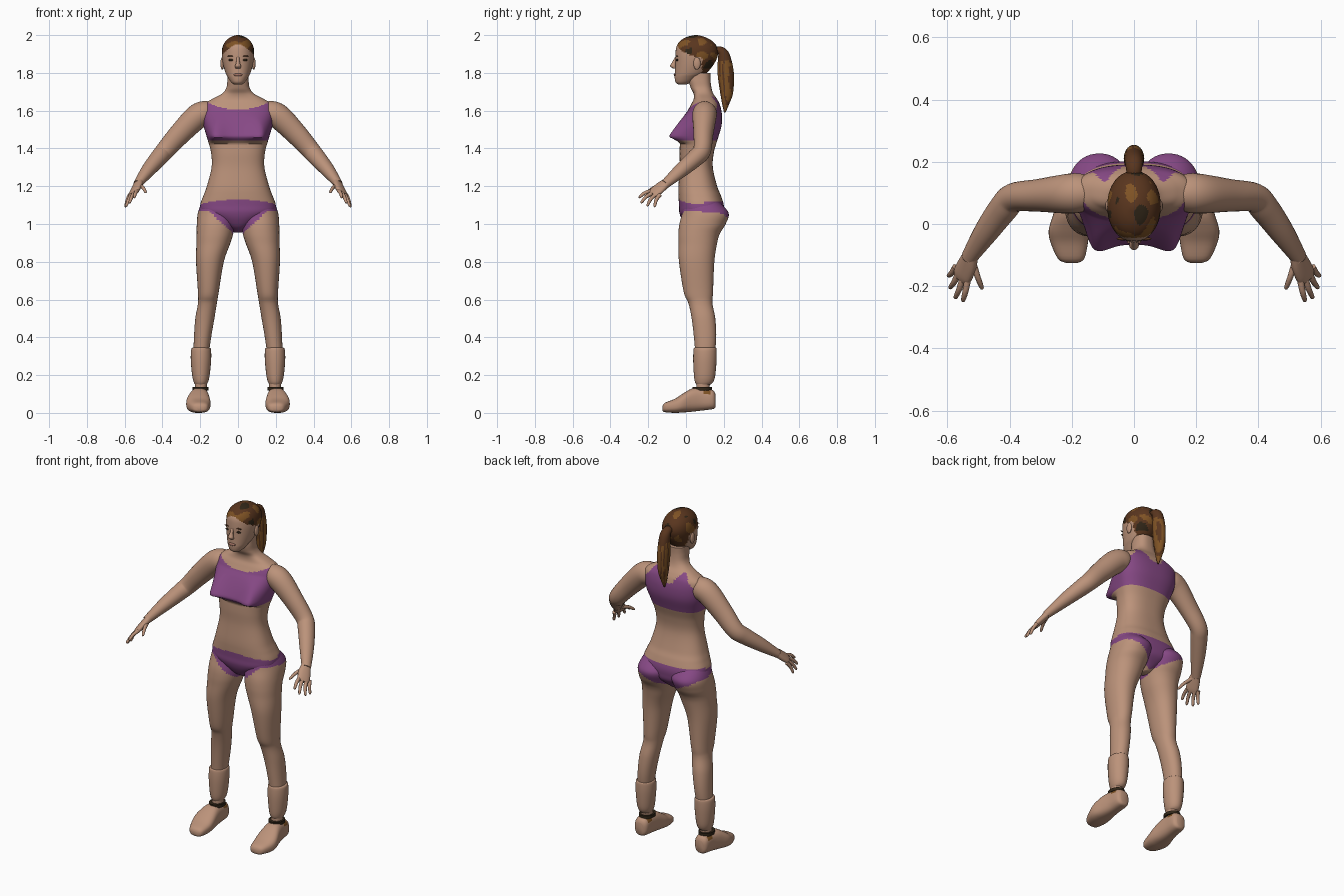
import bpy, bmesh, math
from mathutils import Vector, noise


def material(name, r, g, b):
    m = bpy.data.materials.new(name)
    m.diffuse_color = (r, g, b, 1)
    return m


SKIN = material("skin", 0.50, 0.29, 0.195)
PURPLE = material("purple fabric", 0.24, 0.066, 0.235)
BROWN = material("brown hair", 0.10, 0.036, 0.013)
AMBER = material("amber hair", 0.21, 0.085, 0.018)
DARK = material("dark brown", 0.03, 0.019, 0.009)
LIP = material("lip", 0.36, 0.17, 0.125)


def smooth_keys(keys, steps):
    """Catmull-Rom interpolation through tuples of equal length."""
    out = []
    for i in range(len(keys) - 1):
        a, b, c, d = keys[max(i - 1, 0)], keys[i], keys[i + 1], keys[min(i + 2, len(keys) - 1)]
        for s in range(steps):
            t = s / steps
            out.append(tuple(0.5 * (2*q + (r-p)*t + (2*p-5*q+4*r-w)*t*t + (3*q-p-3*r+w)*t**3)
                             for p, q, r, w in zip(a, b, c, d)))
    return out + [keys[-1]]


def loft(name, keys, mats, n=24, steps=4, power=2.0, frame=None, side=1, rule=None, shape=None):
    """Rings (x, y, z, ru, rv) joined to a skin. frame: 'z', 'y' or a width vector for tubes."""
    rings = smooth_keys(keys, steps)
    bm = bmesh.new()
    rows = []
    for i, (x, y, z, ru, rv) in enumerate(rings):
        if frame == 'z':
            u, v = Vector((1, 0, 0)), Vector((0, 1, 0))
        elif frame == 'y':
            u, v = Vector((1, 0, 0)), Vector((0, 0, 1))
        else:
            t = Vector(rings[min(i + 1, len(rings) - 1)][:3]) - Vector(rings[max(i - 1, 0)][:3])
            v = t.cross(Vector(frame or (0, 1, 0.3))).normalized()
            u = v.cross(t).normalized()
        row = []
        for k in range(n):
            a = 2 * math.pi * k / n
            c, s = math.cos(a), math.sin(a)
            p = Vector((x, y, z)) + u * ru * math.copysign(abs(c) ** (2 / power), c) \
                + v * rv * math.copysign(abs(s) ** (2 / power), s)
            if shape:
                p = shape(p)
            row.append(bm.verts.new((p.x * side, p.y, p.z)))
        rows.append(row)
    for a, b in zip(rows, rows[1:]):
        for k in range(n):
            bm.faces.new((a[k], a[(k + 1) % n], b[(k + 1) % n], b[k]))
    bm.faces.new(rows[0])
    bm.faces.new(rows[-1])
    bmesh.ops.recalc_face_normals(bm, faces=bm.faces)
    if rule:
        for f in bm.faces:
            f.material_index = rule(f.calc_center_median())
    me = bpy.data.meshes.new(name)
    bm.to_mesh(me)
    bm.free()
    for m in mats:
        me.materials.append(m)
    ob = bpy.data.objects.new(name, me)
    bpy.context.collection.objects.link(ob)
    return ob


def slab(z, x0, x1, y0, y1):
    """Horizontal ring given by its extents."""
    return ((x0 + x1) / 2, (y0 + y1) / 2, z, (x1 - x0) / 2, (y1 - y0) / 2)


def blob(name, loc, size, mat):
    bpy.ops.mesh.primitive_uv_sphere_add(segments=16, ring_count=10, location=loc)
    ob = bpy.context.object
    ob.name = name
    ob.scale = size
    ob.data.materials.append(mat)
    return ob


def clothing(p):
    """1 where the brief or the top covers the body."""
    ax, z = abs(p.x), p.z
    if z < 1.3:
        if p.y < 0.09:
            return int(min(0.925 + 0.95 * ax, 1.068) < z < 1.13 - 0.6 * ax * ax)
        return int(min(0.96 + 0.5 * ax, 1.06) < z < 1.115)
    if p.y < 0.1:
        return int(1.44 < z < 1.605 + 1.5 * ax * ax and ax < 0.19)
    return int(1.44 < z < 1.60 + 0.075 * math.exp(-((ax - 0.09) / 0.045) ** 2))


def bust(p):
    front = min(max((0.06 - p.y) / 0.06, 0), 1)
    rise = min(max((p.z - 1.425) / 0.035, 0), 1)
    fall = min(max((1.60 - p.z) / 0.13, 0), 1)
    p.y -= front * rise * fall * (0.038 + 0.042 * math.exp(-((abs(p.x) - 0.13) / 0.06) ** 2))
    return p


# Torso and neck: height, half width, front, back
torso = [(.955, .02, .06, .12), (.98, .05, .01, .15), (1.02, .12, -.02, .19), (1.06, .19, -.035, .2),
         (1.1, .2, -.037, .2), (1.15, .183, -.04, .185), (1.2, .165, -.04, .165),
         (1.3, .14, -.033, .142), (1.38, .143, -.034, .148), (1.45, .162, -.03, .168),
         (1.52, .182, -.018, .188), (1.58, .19, 0, .19), (1.63, .185, .025, .18),
         (1.66, .14, .04, .165), (1.69, .085, .04, .145), (1.72, .062, .025, .135),
         (1.76, .056, .015, .13), (1.8, .054, .02, .13)]
loft("torso", [slab(z, -w, w, f, b) for z, w, f, b in torso], [SKIN, PURPLE],
     n=80, steps=8, power=2.5, frame='z', rule=clothing, shape=bust)


def hair_patch(p):
    v = noise.noise(Vector((p.x * 16 + 3, p.y * 16, p.z * 16)))
    return 2 if v > 0.22 else 3 if v < -0.3 else 1


def hair_rule(p):
    crown = p.z > 1.95 - 8 * p.x ** 2
    sides = p.y > 0.04 and p.z > 1.885 or p.y > 0.085 and p.z > 1.79
    return hair_patch(p) if crown or sides else 0


# Head: height, half width, front, back
head = [(1.738, .02, -.04, .0), (1.75, .036, -.055, .03), (1.775, .053, -.06, .07),
        (1.8, .066, -.059, .11), (1.85, .08, -.057, .15), (1.9, .086, -.056, .17),
        (1.94, .081, -.05, .163), (1.97, .064, -.03, .137), (1.99, .038, .003, .1),
        (2.0, .008, .045, .06)]
loft("head", [slab(z, -w, w, f, b) for z, w, f, b in head], [SKIN, BROWN, AMBER, DARK],
     n=56, steps=6, power=2.1, frame='z', rule=hair_rule)

# Face details
loft("nose", [(0, -.052, 1.885, .007, .006), (0, -.063, 1.855, .010, .011),
              (0, -.068, 1.836, .016, .016), (0, -.058, 1.822, .012, .008)], [SKIN], n=12, frame='z')
blob("lips", (0, -.058, 1.79), (.023, .007, .008), LIP)
for s in (-1, 1):
    blob("eye", (.036 * s, -.047, 1.868), (.015, .006, .006), DARK)
    blob("eyebrow", (.037 * s, -.0475, 1.889), (.019, .005, .003), BROWN)
    blob("ear", (.083 * s, .058, 1.85), (.010, .019, .033), SKIN)

# Ponytail with streaks
loft("ponytail", [(0, .15, 1.915, .022, .022), (0, .18, 1.918, .026, .022), (0, .2, 1.89, .03, .032),
                  (0, .21, 1.8, .033, .043), (0, .215, 1.7, .028, .035),
                  (0, .21, 1.64, .018, .02), (0, .205, 1.59, .004, .004)],
     [AMBER, BROWN, DARK], n=28, steps=6, frame=(1, 0, 0),
     rule=lambda p: 1 if p.z > 1.86 or math.sin(p.x * 260 + p.y * 190) > 0.45 else 0)

leg = [(1.12, .04, .19, -.01, .17), (1.06, .01, .212, -.02, .225), (1.0, .015, .218, -.035, .21),
       (.95, .025, .219, -.04, .18), (.9, .04, .22, -.04, .165), (.8, .075, .222, -.037, .15),
       (.64, .102, .212, -.012, .143), (.58, .112, .212, .013, .14), (.5, .125, .226, .03, .155),
       (.4, .142, .233, .042, .16), (.3, .155, .235, .05, .15), (.14, .165, .228, .055, .125),
       (.06, .165, .228, .055, .125)]
cuff = [(.345, .15, .24, .045, .158), (.335, .143, .248, .04, .162), (.28, .142, .25, .038, .162),
        (.2, .15, .243, .042, .155), (.165, .158, .235, .047, .145), (.15, .166, .228, .055, .13)]
# Shoe: depth, centre, half width, bottom, top
shoe = [(-.125, .2, .018, .012, .035), (-.112, .202, .042, .004, .053), (-.06, .208, .06, 0, .074),
        (-.02, .21, .064, .002, .1), (.03, .206, .054, .006, .128), (.08, .202, .046, .012, .133),
        (.13, .2, .043, .018, .125), (.148, .2, .036, .022, .115), (.156, .2, .024, .03, .1)]
arm = [(.13, .1, 1.59, .045, .05), (.17, .1, 1.588, .062, .064), (.22, .097, 1.565, .063, .066),
       (.31, .092, 1.475, .052, .058), (.385, .085, 1.39, .047, .05), (.42, .05, 1.35, .047, .046),
       (.475, -.025, 1.285, .04, .037), (.525, -.1, 1.22, .028, .024), (.53, -.108, 1.213, .026, .022)]
palm = [(.522, -.095, 1.225, .024, .02), (.535, -.13, 1.198, .034, .018),
        (.55, -.163, 1.17, .036, .015), (.556, -.178, 1.158, .03, .01)]
# Fingers: knuckle, tip
fingers = {"index_finger": ((.535, -.183, 1.175), (.55, -.25, 1.14)),
           "middle_finger": ((.549, -.173, 1.165), (.575, -.24, 1.112)),
           "ring_finger": ((.563, -.157, 1.158), (.592, -.207, 1.095)),
           "little_finger": ((.573, -.138, 1.155), (.597, -.168, 1.09)),
           "thumb": ((.518, -.122, 1.205), (.487, -.21, 1.167))}

for s, tag in ((1, "left"), (-1, "right")):
    # Leg, ankle cuff and shoe
    loft(tag + "_leg", [slab(*k) for k in leg], [SKIN, PURPLE], n=48, steps=8, power=2.15,
         frame='z', side=s, rule=clothing)
    loft(tag + "_cuff", [slab(*k) for k in cuff], [SKIN], frame='z', side=s)
    loft(tag + "_shoe", [(x, y, (a + b) / 2, w, (b - a) / 2) for y, x, w, a, b in shoe],
         [SKIN, AMBER], n=32, power=2.6, frame='y', side=s,
         rule=lambda p: int(.1 < p.y < .13 and .095 < p.z < .12))
    loft(tag + "_shoe_opening", [slab(z, .155, .24, .035, .137) for z in (.118, .128, .137)],
         [DARK], steps=1, frame='z', side=s)
    # Arm and hand
    loft(tag + "_arm", arm, [SKIN], n=28, steps=6, side=s)
    loft(tag + "_palm", palm, [SKIN], n=20, power=2.3, frame=(-.04, -.045, .02), side=s)
    for name, (a, b) in fingers.items():
        a, b = Vector(a), Vector(b)
        mid = a.lerp(b, .5) + Vector((0, -.004, .006))
        loft(tag + "_" + name, [(*a, .011, .011), (*mid, .0095, .0095), (*a.lerp(b, .92), .007, .007),
                                (*b, .002, .002)], [SKIN], n=12, steps=3, side=s)

# Smooth shading with sharp edges kept
bpy.ops.object.select_all(action='SELECT')
bpy.context.view_layer.objects.active = bpy.context.selected_objects[0]
bpy.ops.object.shade_smooth_by_angle(angle=math.radians(50))
